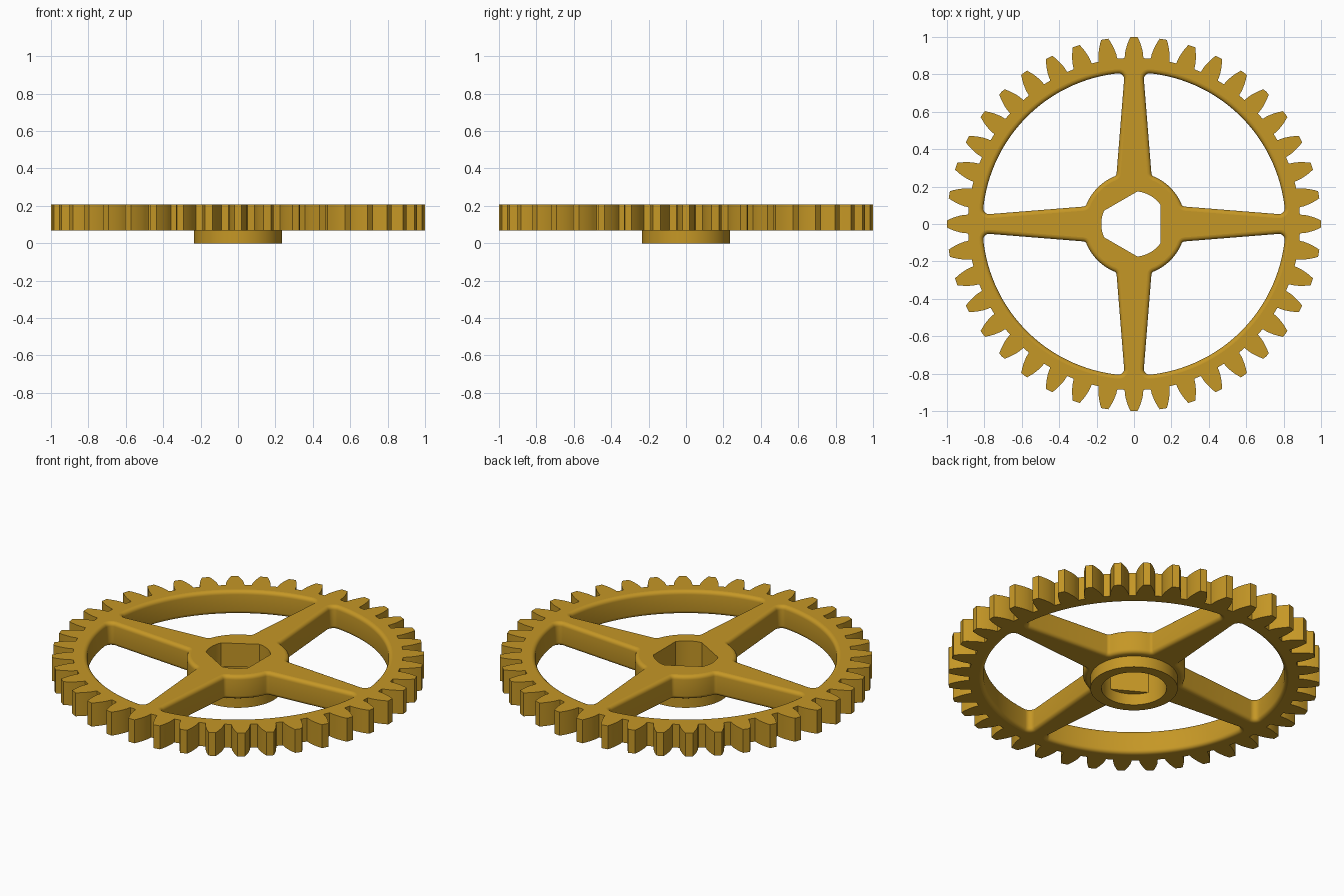
import bpy, bmesh, math
from mathutils import Vector

if "Cube" in bpy.data.objects:
    bpy.data.objects.remove(bpy.data.objects["Cube"])

TEETH = 40
Z0, Z1 = 0.067, 0.206            # underside and top of the wheel
RIM, HUB, FILLET = 0.81, 0.275, 0.022
BORE, BOSS = 0.175, 0.235

brass = bpy.data.materials.new("brass")
brass.diffuse_color = (0.56, 0.31, 0.019, 1)
brass.use_nodes = True
brass.node_tree.nodes["Principled BSDF"].inputs["Base Color"].default_value = brass.diffuse_color


def polar(r, a):
    return (r * math.cos(a), r * math.sin(a))


def arc(c, r, a0, a1, n):
    """Points on an arc about c from angle a0 to a1."""
    return [(c[0] + r * math.cos(a0 + (a1 - a0) * i / n),
             c[1] + r * math.sin(a0 + (a1 - a0) * i / n)) for i in range(n + 1)]


def circle(r, n=120):
    return [polar(r, math.tau * i / n) for i in range(n)]


def gear_outline():
    """Involute tooth flanks, one tooth centred on each axis."""
    m = 2 / (TEETH + 2)
    base = m * TEETH / 2 * math.cos(math.radians(20))
    flank = []
    for i in range(7):
        r = base + (1 - base) * i / 6
        a = math.acos(base / r)
        flank.append((r, 0.0555 - (math.tan(a) - a)))
    flank.insert(0, (0.888, 0.0575))
    tooth = [(r, -a) for r, a in flank] + [(1.0, 0)] + [(r, a) for r, a in reversed(flank)]
    return [polar(r, math.tau * k / TEETH + a) for k in range(TEETH) for r, a in tooth]


def window_outline(o, quarter):
    """Opening between two tapered spokes, grown outward by o."""
    n = Vector((1, 0.08)).normalized()
    t = Vector((-n.y, n.x))
    d = 0.1146 * n.x

    def corner(rc, reach):
        return n * (d + rc) + t * math.sqrt(reach ** 2 - (d + rc) ** 2)

    rh, rr = 0.02, 0.03
    ch, cr = corner(rh, HUB + rh), corner(rr, RIM - rr)
    ah, ar = math.atan2(ch.y, ch.x), math.atan2(cr.y, cr.x)
    an = math.atan2(n.y, n.x) + math.pi
    half = arc((0, 0), HUB - o, math.pi / 4, ah, 8)
    half += arc(ch, rh + o, ah + math.pi, an, 6)
    half += arc(cr, rr + o, an, ar, 8)
    half += arc((0, 0), RIM + o, ar, math.pi / 4, 20)[1:]
    # drop the repeated hub corner point, then mirror across the diagonal
    del half[9]
    loop = half + [(y, x) for x, y in reversed(half[1:-1])]
    c, s = round(math.cos(quarter * math.pi / 2)), round(math.sin(quarter * math.pi / 2))
    return [(c * x - s * y, s * x + c * y) for x, y in loop]


def bore_outline():
    """Round bore with three flats."""
    pts = []
    for i in range(120):
        a = math.tau * i / 120
        off = min(abs((a - f * math.tau / 3 + math.pi) % math.tau - math.pi) for f in range(3))
        pts.append(polar(min(BORE, BORE * math.cos(math.radians(36)) / math.cos(off)), a))
    return pts


def ring(bm, pts, z):
    return [bm.verts.new((x, y, z)) for x, y in pts]


def bridge(bm, a, b, smooth=True):
    for i in range(len(a)):
        j = (i + 1) % len(a)
        bm.faces.new((a[i], a[j], b[j], b[i])).smooth = smooth


def cap(bm, rings):
    """Flat face bounded by an outer ring and holes."""
    edges = []
    for r in rings:
        for i in range(len(r)):
            pair = (r[i], r[(i + 1) % len(r)])
            edges.append(bm.edges.get(pair) or bm.edges.new(pair))
    bmesh.ops.triangle_fill(bm, edges=edges, use_beauty=True, normal=(0, 0, 1))


def finish(bm, name):
    bmesh.ops.remove_doubles(bm, verts=bm.verts, dist=1e-5)
    bmesh.ops.recalc_face_normals(bm, faces=bm.faces)
    me = bpy.data.meshes.new(name)
    bm.to_mesh(me)
    bm.free()
    me.materials.append(brass)
    ob = bpy.data.objects.new(name, me)
    bpy.context.collection.objects.link(ob)
    bpy.ops.object.select_all(action='DESELECT')
    ob.select_set(True)
    bpy.context.view_layer.objects.active = ob
    bpy.ops.object.shade_smooth_by_angle(angle=math.radians(25))
    # level faces stay flat
    for p in me.polygons:
        if abs(p.normal.z) > 0.999:
            p.use_smooth = False


# toothed wheel with spokes
bm = bmesh.new()
outer = gear_outline()
low, high = [ring(bm, outer, Z0)], [ring(bm, outer, Z1)]
bridge(bm, low[0], high[0])

# openings with rounded top and bottom edges
STEPS = 5
profile = []
for i in range(STEPS + 1):
    a = math.pi / 2 * i / STEPS
    profile.append((FILLET * (1 - math.sin(a)), Z0 + FILLET * (1 - math.cos(a))))
profile += [(o, Z0 + Z1 - z) for o, z in reversed(profile)]
for q in range(4):
    rings = [ring(bm, window_outline(o, q), z) for o, z in profile]
    for a, b in zip(rings, rings[1:]):
        bridge(bm, a, b)
    low.append(rings[0])
    high.append(rings[-1])

# keyed bore through the wheel
bore_low, bore_high = ring(bm, bore_outline(), Z0), ring(bm, bore_outline(), Z1)
bridge(bm, bore_low, bore_high)
cap(bm, high + [bore_high])
cap(bm, low + [ring(bm, circle(BOSS), Z0)])
finish(bm, "gear_wheel")

# round boss under the hub, with the ledge below the bore flats
bm = bmesh.new()
rings = [ring(bm, circle(BOSS), Z0), ring(bm, circle(BOSS), 0),
         ring(bm, circle(BORE), 0), ring(bm, circle(BORE), Z0),
         ring(bm, bore_outline(), Z0)]
for a, b in zip(rings, rings[1:]):
    bridge(bm, a, b)
finish(bm, "hub_boss")
